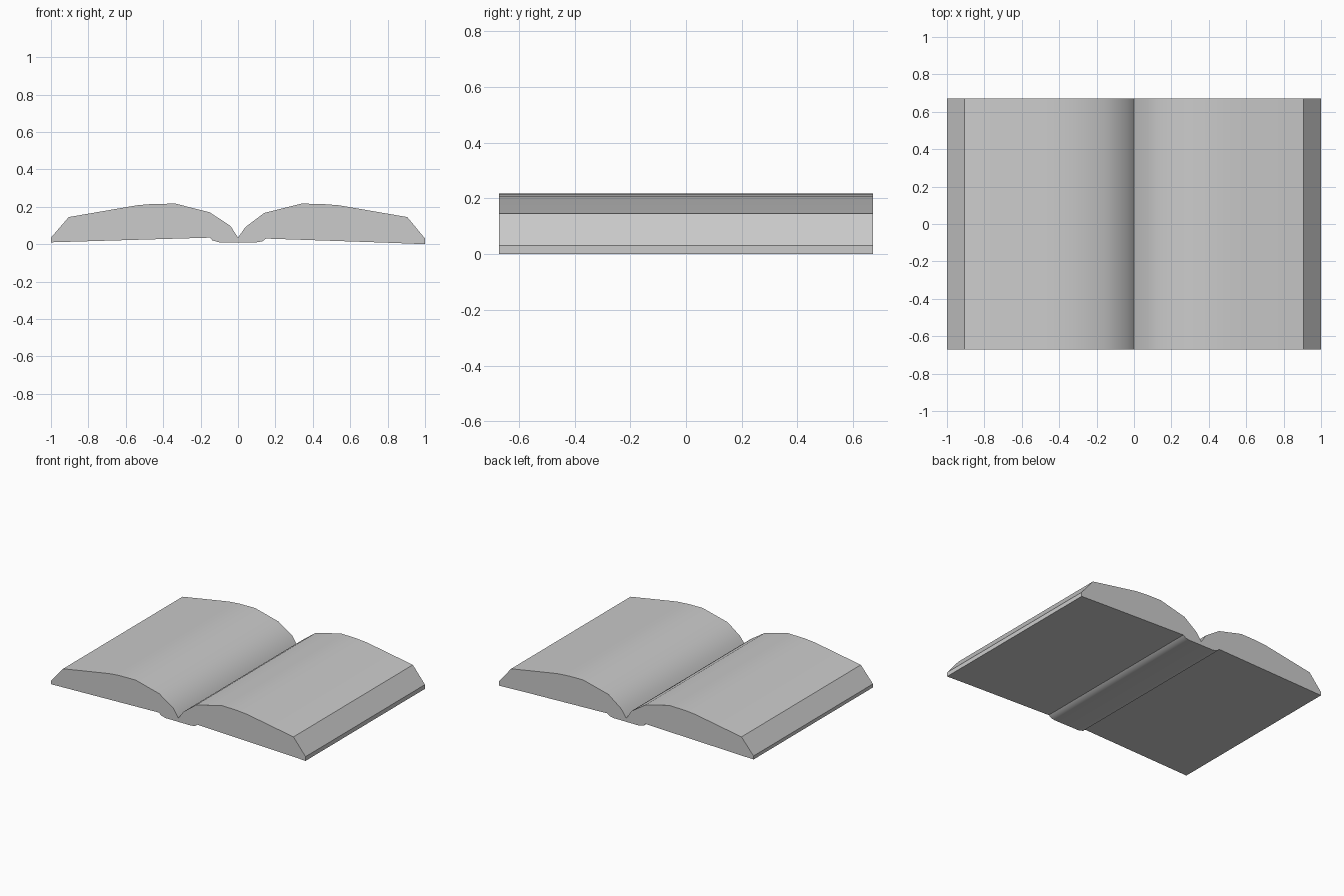
import bpy, bmesh, math

default_cube = bpy.data.objects.get("Cube")
if default_cube:
    bpy.data.objects.remove(default_cube, do_unlink=True)

HALF_DEPTH = 0.67

# Single plain grey for the whole book
grey = bpy.data.materials.new("plain_grey")
grey.use_nodes = True
colour = (0.6, 0.6, 0.6, 1)
grey.diffuse_color = colour
grey.node_tree.nodes["Principled BSDF"].inputs["Base Color"].default_value = colour

# Cross-section: arched pages from left cover edge to right, then back underneath
pages_top = [(-1, 0.035), (-0.905, 0.145), (-0.54, 0.208), (-0.46, 0.215),
             (-0.335, 0.217), (-0.15, 0.17), (-0.04, 0.097), (0, 0.035),
             (0.04, 0.092), (0.14, 0.167), (0.34, 0.217), (0.45, 0.215),
             (0.54, 0.208), (0.905, 0.145), (1, 0.03)]
cover_under = [(1, 0), (0.8, 0.008), (0.15, 0.03), (0.13, 0.015), (0.1, 0.01),
               (-0.1, 0.01), (-0.137, 0.02), (-0.15, 0.035), (-0.22, 0.033),
               (-1, 0.01)]


def extrude_profile(name, profile, half_depth, material):
    """Extrude an x-z outline along y into a closed solid."""
    bm = bmesh.new()
    front = bm.faces.new([bm.verts.new((x, -half_depth, z)) for x, z in profile])
    result = bmesh.ops.extrude_face_region(bm, geom=[front], use_keep_orig=True)
    moved = [g for g in result["geom"] if isinstance(g, bmesh.types.BMVert)]
    bmesh.ops.translate(bm, verts=moved, vec=(0, 2 * half_depth, 0))
    bmesh.ops.recalc_face_normals(bm, faces=bm.faces)
    mesh = bpy.data.meshes.new(name)
    bm.to_mesh(mesh)
    bm.free()
    mesh.materials.append(material)
    obj = bpy.data.objects.new(name, mesh)
    bpy.context.collection.objects.link(obj)
    return obj


book = extrude_profile("open_book", pages_top + cover_under, HALF_DEPTH, grey)

# Smooth page curves with crisp outer edges
bpy.ops.object.select_all(action="DESELECT")
book.select_set(True)
bpy.context.view_layer.objects.active = book
bpy.ops.object.shade_smooth_by_angle(angle=math.radians(35))
